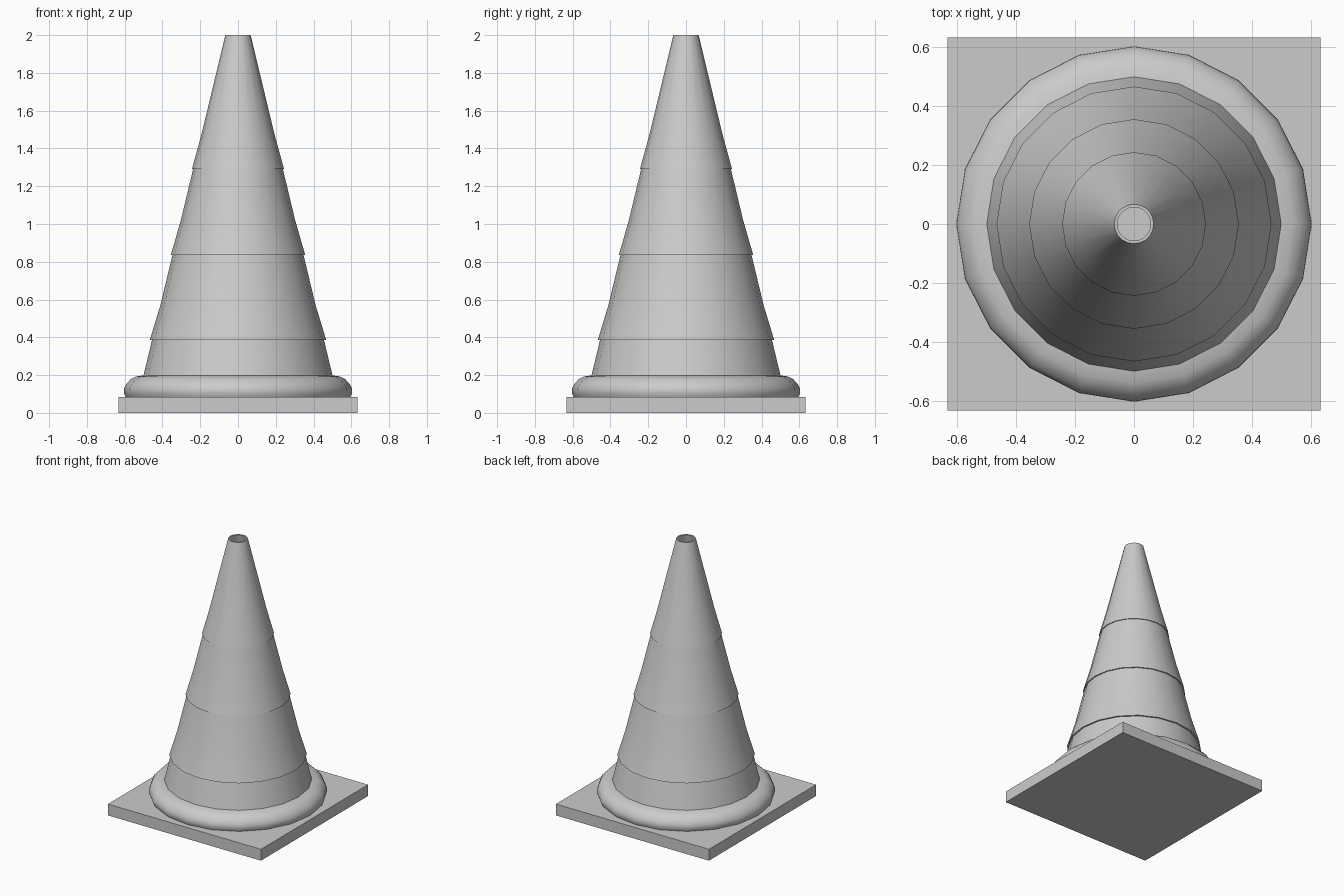
import bpy, bmesh, math

if "Cube" in bpy.data.objects:
    bpy.data.objects.remove(bpy.data.objects["Cube"])

SIDES = 20


def cone_r(z):
    # radius of the plain cone wall at height z
    return 0.5 + (0.067 - 0.5) * (z - 0.2) / 1.8


def lathe(name, profile, closed=True):
    # spin a (radius, z) profile around the z axis
    bm = bmesh.new()
    rings = []
    for r, z in profile:
        rings.append([bm.verts.new((r * math.cos(2 * math.pi * i / SIDES),
                                    r * math.sin(2 * math.pi * i / SIDES), z))
                      for i in range(SIDES)])
    pairs = list(zip(rings, rings[1:]))
    if closed:
        pairs.append((rings[-1], rings[0]))
    for a, b in pairs:
        for i in range(SIDES):
            j = (i + 1) % SIDES
            bm.faces.new((a[i], a[j], b[j], b[i]))
    bmesh.ops.recalc_face_normals(bm, faces=bm.faces[:])
    mesh = bpy.data.meshes.new(name)
    bm.to_mesh(mesh)
    bm.free()
    ob = bpy.data.objects.new(name, mesh)
    bpy.context.collection.objects.link(ob)
    bpy.ops.object.select_all(action='DESELECT')
    ob.select_set(True)
    bpy.context.view_layer.objects.active = ob
    bpy.ops.object.shade_smooth_by_angle(angle=math.radians(30))
    return ob


# square base plate
bpy.ops.mesh.primitive_cube_add(size=1, location=(0, 0, 0.0425))
base = bpy.context.object
base.name = "base_plate"
base.scale = (1.266, 1.266, 0.085)

# rounded foot ring
lathe("foot_ring", [(0.49, 0.085), (0.595, 0.085), (0.604, 0.105), (0.603, 0.13),
                    (0.59, 0.155), (0.568, 0.178), (0.54, 0.193), (0.49, 0.2)])

# hollow cone wall with three stepped lips
profile = [(cone_r(0.085), 0.085), (0.5, 0.2)]
for z, lip in ((0.385, 0.467), (0.835, 0.356), (1.29, 0.244)):
    profile += [(cone_r(z), z), (lip, z), (cone_r(z + 0.185), z + 0.185)]
profile += [(0.067, 2.0), (0.057, 2.0), (cone_r(0.085) - 0.012, 0.085)]
lathe("cone_body", profile)
